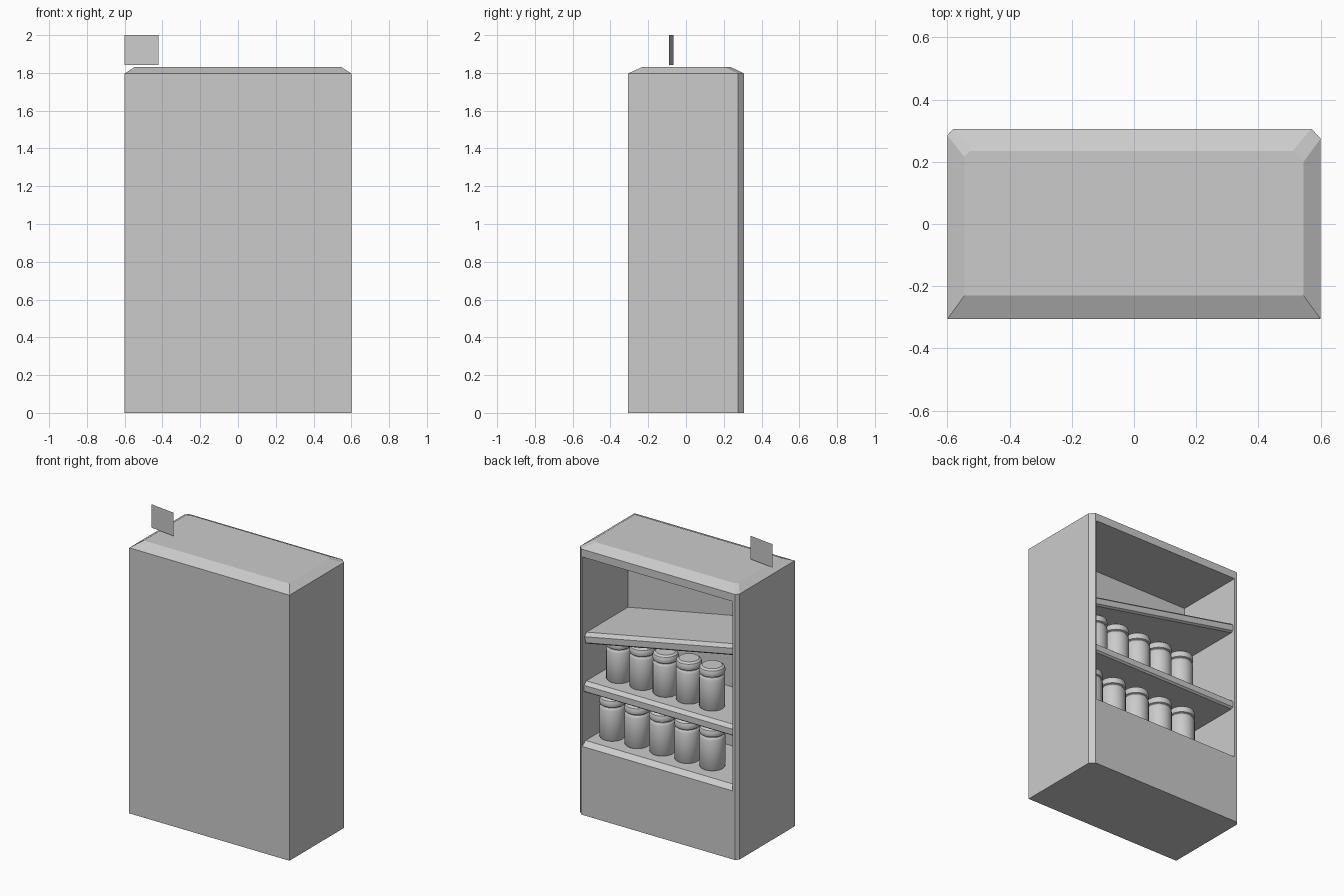
import bpy, bmesh
from math import cos, sin, pi, atan2
from mathutils import Matrix

cube = bpy.data.objects.get("Cube")
if cube:
    bpy.data.objects.remove(cube)

GREY = (0.6, 0.6, 0.6, 1)
grey = bpy.data.materials.new("plain_grey")
grey.use_nodes = True
grey.diffuse_color = GREY
grey.node_tree.nodes["Principled BSDF"].inputs["Base Color"].default_value = GREY


def make(name, rings, caps=True, closed=True):
    """Join equal rings of points with faces, and cap both ends."""
    bm = bmesh.new()
    loops = [[bm.verts.new(p) for p in ring] for ring in rings]
    n = len(loops[0])
    for a, b in zip(loops, loops[1:]):
        for i in range(n if closed else n - 1):
            j = (i + 1) % n
            bm.faces.new((a[i], a[j], b[j], b[i]))
    if caps:
        bm.faces.new(loops[0])
        bm.faces.new(loops[-1])
    bmesh.ops.recalc_face_normals(bm, faces=bm.faces)
    mesh = bpy.data.meshes.new(name)
    bm.to_mesh(mesh)
    bm.free()
    mesh.materials.append(grey)
    obj = bpy.data.objects.new(name, mesh)
    bpy.context.collection.objects.link(obj)
    return obj


def bar(name, profile, half):
    """Extrude a (y, z) profile along x."""
    return make(name, [[(x, y, z) for y, z in profile] for x in (-half, half)])


# Cabinet body: clipped back corners and a sloped cap
wall = [(-.6, -.306), (.6, -.306), (.6, .275), (.57, .306), (-.58, .306), (-.6, .285)]
cap = [(-.545, -.23), (.545, -.23), (.545, .2), (.51, .235), (-.525, .235), (-.545, .215)]
levels = [(wall, 0), (wall, 1.797), (cap, 1.832)]
cabinet = make("cabinet", [[(x, y, z) for x, y in shape] for shape, z in levels])

# Open cavity with a bevelled sill
HALF = 0.562
cutter = bar("cavity_cutter", [(-.18, .49), (.27, .49), (.306, .463), (.4, .39),
                               (.4, 1.745), (-.18, 1.745)], HALF)
cutter.hide_render = True
cut = cabinet.modifiers.new("cavity", 'BOOLEAN')
cut.operation = 'DIFFERENCE'
cut.solver = 'EXACT'
cut.object = cutter
bpy.context.view_layer.objects.active = cabinet
bpy.ops.object.modifier_apply(modifier=cut.name)
bpy.data.objects.remove(cutter)

# Shelves: the upper one has slipped at one end
shelf = [(-.19, -.07), (.275, -.07), (.288, -.06), (.288, -.02), (.262, 0), (-.19, 0)]
bar("middle_shelf", shelf, HALF + .005).location.z = 0.89
slipped = bar("slipped_shelf", shelf, HALF + .01)
slipped.location.z = 1.33
slipped.rotation_euler.y = atan2(0.22, 1.12)

# Jars in two rows
jar_profile = [(.076, 0), (.08, .006), (.08, .205), (.074, .218), (.07, .222), (.07, .226),
               (.079, .23), (.081, .24), (.081, .256), (.076, .27), (.062, .28)]
SIDES = 28
jar_rings = [[(r * cos(2 * pi * i / SIDES), r * sin(2 * pi * i / SIDES), z)
              for i in range(SIDES)] for r, z in jar_profile]
rows = [("lower_jar", 0.49, .463, -.187, .125), ("upper_jar", 0.89, .418, -.174, .117)]
for name, z, start, step, y in rows:
    for i in range(5):
        jar = make(f"{name}_{i + 1}", jar_rings)
        jar.location = (start + step * i, y, z)
        bpy.ops.object.select_all(action='DESELECT')
        jar.select_set(True)
        bpy.context.view_layer.objects.active = jar
        bpy.ops.object.shade_smooth_by_angle(angle=0.6)

# Thin upright tag hovering above one end of the cap
make("top_tag", [[(-.6, -.067, z), (-.42, -.09, z)] for z in (1.842, 2.0)],
     caps=False, closed=False)
